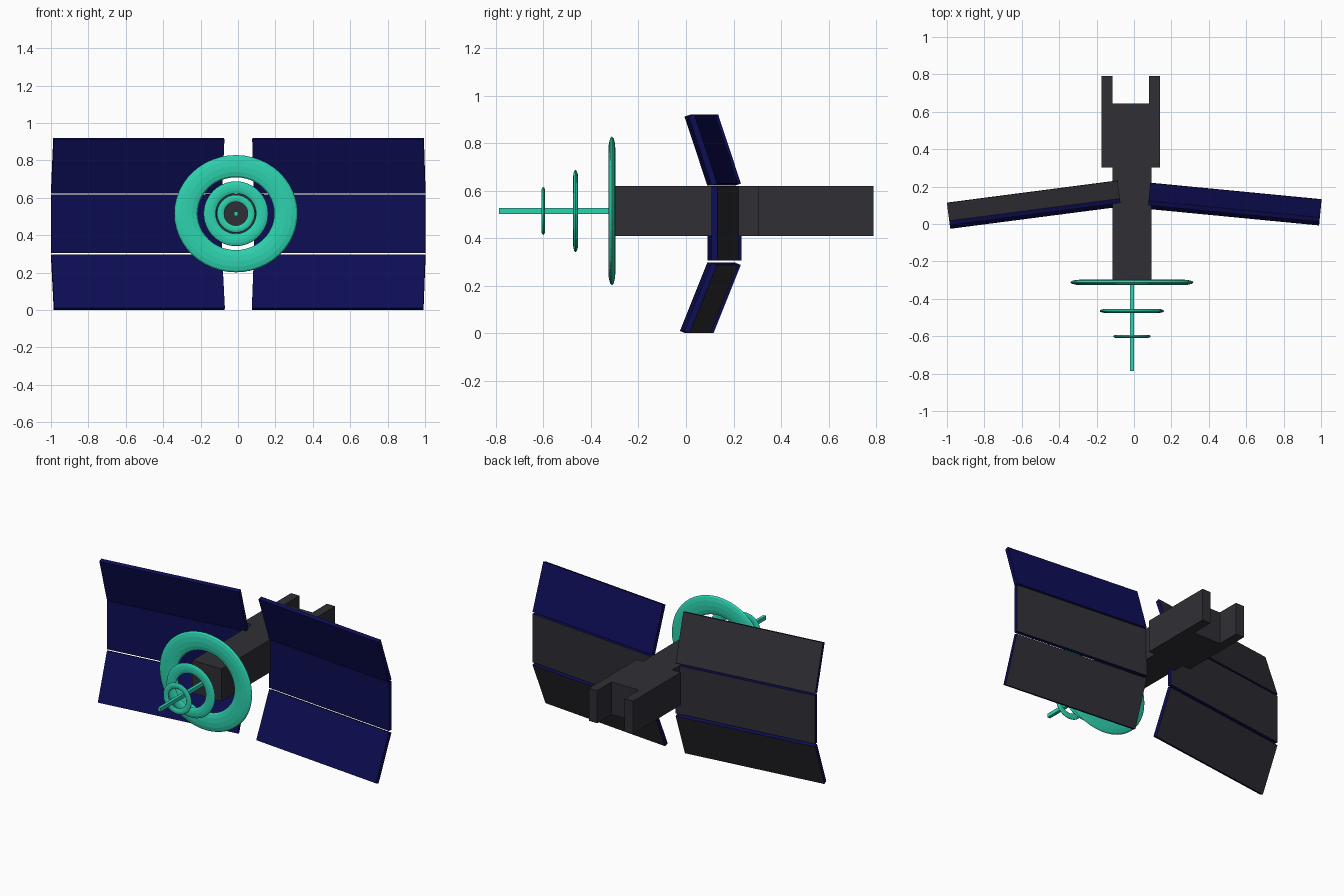
import bpy, bmesh, math
from mathutils import Matrix, Vector

if "Cube" in bpy.data.objects:
    bpy.data.objects.remove(bpy.data.objects["Cube"])


def material(name, rgb):
    m = bpy.data.materials.new(name)
    m.diffuse_color = (*rgb, 1)
    m.use_nodes = True
    m.node_tree.nodes["Principled BSDF"].inputs["Base Color"].default_value = m.diffuse_color
    return m


GRAY = material("dark gray hull", (0.028, 0.028, 0.036))
BLUE = material("navy panel", (0.004, 0.004, 0.09))
TEAL = material("teal antenna", (0.027, 0.65, 0.43))


def add_object(name, bm, mats):
    bmesh.ops.recalc_face_normals(bm, faces=bm.faces)
    me = bpy.data.meshes.new(name)
    bm.to_mesh(me)
    bm.free()
    for m in mats:
        me.materials.append(m)
    ob = bpy.data.objects.new(name, me)
    bpy.context.collection.objects.link(ob)
    return ob


def box(lo, hi):
    lo, hi = Vector(lo), Vector(hi)
    bm = bmesh.new()
    bmesh.ops.create_cube(bm, size=1, matrix=Matrix.Translation((lo + hi) / 2)
                          @ Matrix.Diagonal((*(hi - lo), 1)))
    return bm


CX, CZ = -0.011, 0.515  # axis of the hull and antenna

# Hull: slim front beam
add_object("hull_beam", box((-0.115, -0.302, 0.41), (0.094, 0.31, 0.62)), [GRAY])

# Hull: wider rear block with a docking slot, extruded from its plan outline
bm = bmesh.new()
plan = [(-0.175, 0.303), (0.14, 0.303), (0.14, 0.79), (0.081, 0.79),
        (0.081, 0.643), (-0.115, 0.643), (-0.115, 0.79), (-0.175, 0.79)]
face = bm.faces.new([bm.verts.new((x, y, 0.41)) for x, y in plan])
ext = bmesh.ops.extrude_face_region(bm, geom=[face])
bmesh.ops.translate(bm, vec=(0, 0, 0.21),
                    verts=[v for v in ext["geom"] if isinstance(v, bmesh.types.BMVert)])
add_object("rear_dock", bm, [GRAY])

# Antenna rod
add_object("antenna_rod", box((CX - 0.01, -0.787, CZ - 0.012),
                              (CX + 0.01, -0.30, CZ + 0.012)), [TEAL])

# Antenna rings: flattened tori of falling size
for name, y, outer, depth in (("large_ring", -0.312, 0.33, 0.015),
                              ("middle_ring", -0.465, 0.173, 0.0105),
                              ("small_ring", -0.601, 0.101, 0.008)):
    bpy.ops.mesh.primitive_torus_add(major_radius=0.81 * outer, minor_radius=0.19 * outer,
                                     major_segments=48, minor_segments=12)
    ring = bpy.context.object
    ring.name = name
    squash = 0.95 if outer > 0.3 else 1.0
    ring.data.transform(Matrix.Translation((CX, y, CZ))
                        @ Matrix.Diagonal((1, 1, squash, 1))
                        @ Matrix.Rotation(math.pi / 2, 4, "X")
                        @ Matrix.Diagonal((1, 1, depth / (0.19 * outer), 1)))
    ring.data.materials.append(TEAL)

# Solar wings: three panels a side, outer ones folded forward, gray backs
T = 0.025
for side, label, yaw, y_in in ((-1, "left", 7.4, 0.208), (1, "right", 5.5, 0.196)):
    for part, hinge_z, z0, z1, lean in (("top", 0.622, 0, 0.306, 18.4),
                                        ("middle", 0.306, 0, 0.312, 0),
                                        ("bottom", 0.297, -0.31, 0, -22)):
        x0, x1 = sorted((0, side * 0.92))
        bm = box((x0, 0, z0), (x1, T, z1))
        bm.normal_update()
        for f in bm.faces:
            back = f.normal.y > 0.9
            if back and not (side > 0 and part == "top"):
                f.material_index = 1
        bm.transform(Matrix.Translation((side * 0.085, y_in, hinge_z))
                     @ Matrix.Rotation(-side * math.radians(yaw), 4, "Z")
                     @ Matrix.Rotation(math.radians(lean), 4, "X"))
        add_object(f"{label}_{part}_panel", bm, [BLUE, GRAY])
